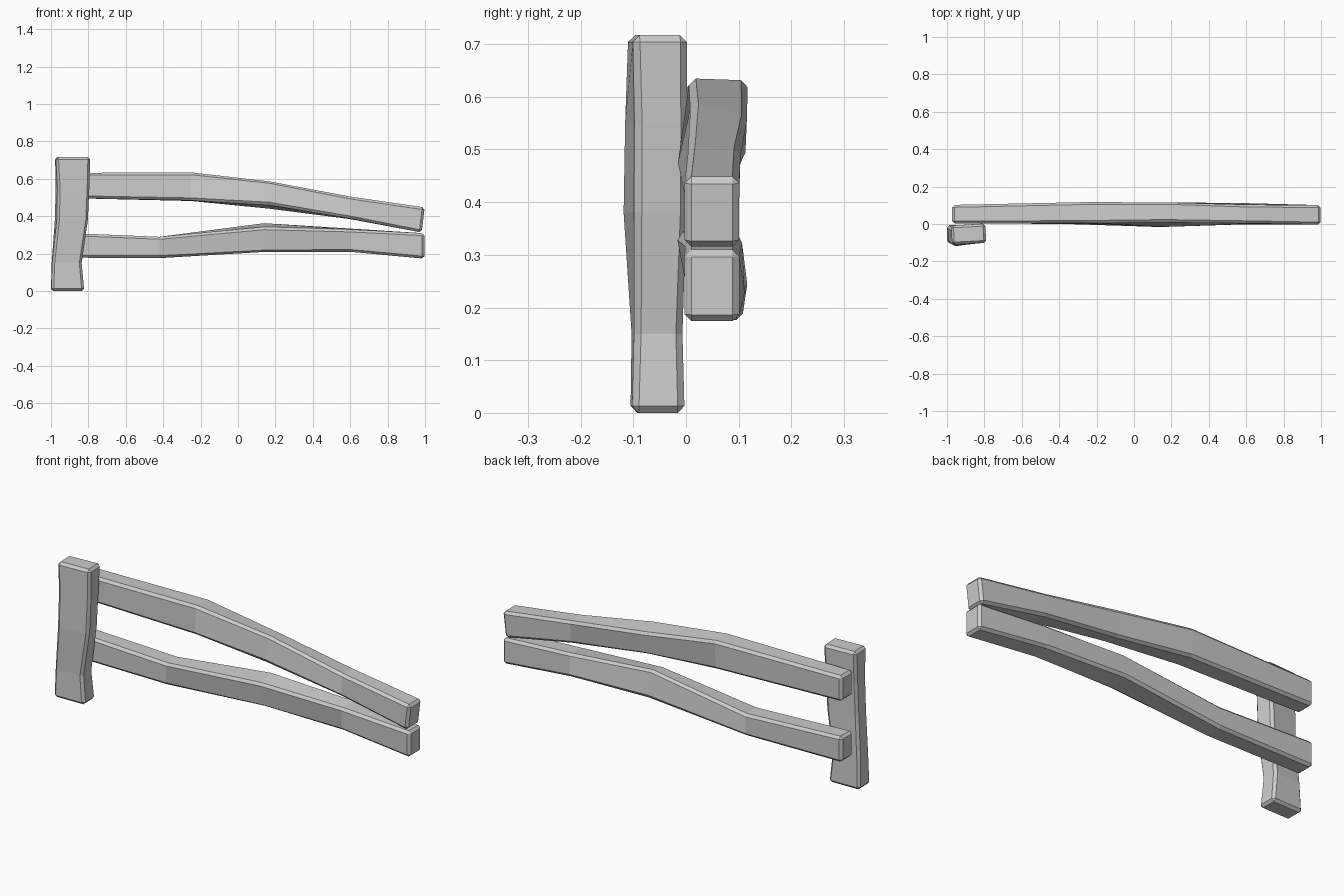
import bpy, bmesh, math

if "Cube" in bpy.data.objects:
    bpy.data.objects.remove(bpy.data.objects["Cube"])


def plank(name, stations, axis, bevel=0.013):
    """Loft rectangles along an axis.
    Station: (position, centre a, centre b, size a, size b, roll degrees, lean)."""
    bm = bmesh.new()
    rings = []
    for t, ca, cb, sa, sb, roll, lean in stations:
        r = math.radians(roll)
        ring = []
        for i, j in ((-1, -1), (1, -1), (1, 1), (-1, 1)):
            a, b = i * sa / 2, j * sb / 2
            a, b = a * math.cos(r) - b * math.sin(r), a * math.sin(r) + b * math.cos(r)
            s = t + lean * b
            co = (s, ca + a, cb + b) if axis == "X" else (ca + a, cb + b, s)
            ring.append(bm.verts.new(co))
        rings.append(ring)
    for r0, r1 in zip(rings, rings[1:]):
        for k in range(4):
            n = (k + 1) % 4
            bm.faces.new((r0[k], r0[n], r1[n], r1[k]))
    bm.faces.new(rings[0][::-1])
    bm.faces.new(rings[-1])
    bmesh.ops.recalc_face_normals(bm, faces=bm.faces)
    me = bpy.data.meshes.new(name)
    bm.to_mesh(me)
    bm.free()
    ob = bpy.data.objects.new(name, me)
    bpy.context.collection.objects.link(ob)
    # single worn chamfer on the long edges and ends
    mod = ob.modifiers.new("chamfer", "BEVEL")
    mod.width = bevel
    mod.segments = 1
    mod.limit_method = "ANGLE"
    mod.angle_limit = math.radians(45)
    return ob


# upright post, slightly twisted
plank("post", [
    (0.0, -0.911, -0.054, 0.177, 0.100, 1, 0),
    (0.15, -0.916, -0.055, 0.158, 0.092, 2, 0),
    (0.38, -0.891, -0.059, 0.168, 0.100, 8, 0),
    (0.55, -0.885, -0.057, 0.172, 0.100, 7, 0),
    (0.717, -0.884, -0.054, 0.184, 0.103, 3, 0),
], "Z")

# upper rail, sagging towards the right
plank("upper_rail", [
    (-0.972, 0.052, 0.565, 0.100, 0.133, 0, 0),
    (-0.25, 0.059, 0.558, 0.112, 0.150, -2, 0),
    (0.17, 0.050, 0.513, 0.110, 0.130, -13, 0),
    (0.60, 0.052, 0.445, 0.100, 0.118, -2, 0),
    (0.990, 0.049, 0.380, 0.104, 0.134, 0, 0.12),
], "X")

# lower rail, bowed upwards in the middle
plank("lower_rail", [
    (-0.972, 0.052, 0.246, 0.100, 0.134, 0, 0),
    (-0.42, 0.055, 0.233, 0.106, 0.114, 0, 0),
    (0.14, 0.050, 0.286, 0.110, 0.138, 13, 0),
    (0.60, 0.055, 0.272, 0.108, 0.120, 3, 0),
    (0.996, 0.049, 0.241, 0.104, 0.136, 0, 0),
], "X")
